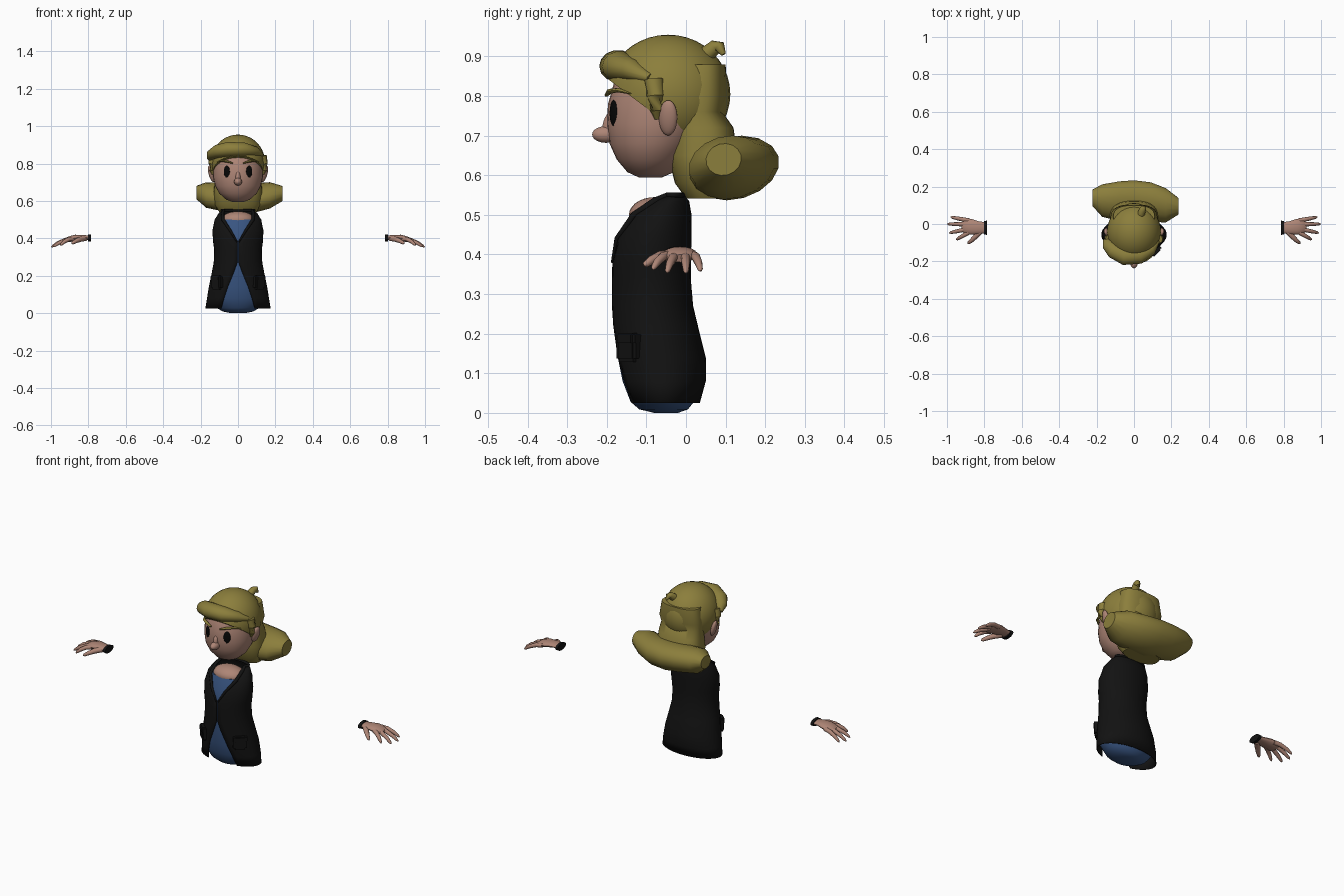
import bpy, bmesh, math
from mathutils import Vector, Matrix

if "Cube" in bpy.data.objects:
    bpy.data.objects.remove(bpy.data.objects["Cube"])


def material(name, rgb):
    m = bpy.data.materials.new(name)
    m.use_nodes = True
    m.diffuse_color = (*rgb, 1)
    m.node_tree.nodes["Principled BSDF"].inputs["Base Color"].default_value = (*rgb, 1)
    return m


skin = material("skin", (.42, .235, .18))
blond = material("olive blond hair", (.26, .21, .045))
black = material("black cloth", (.006, .006, .006))
blue = material("blue shirt", (.04, .09, .22))
ink = material("eye black", (.002, .002, .002))


def finish(name, bm, mat, angle=50):
    bmesh.ops.recalc_face_normals(bm, faces=bm.faces)
    me = bpy.data.meshes.new(name)
    bm.to_mesh(me)
    bm.free()
    me.materials.append(mat)
    ob = bpy.data.objects.new(name, me)
    bpy.context.collection.objects.link(ob)
    bpy.ops.object.select_all(action='DESELECT')
    bpy.context.view_layer.objects.active = ob
    ob.select_set(True)
    bpy.ops.object.shade_smooth_by_angle(angle=math.radians(angle))
    return ob


def loft(name, rings, mat, closed=True, caps=True):
    bm = bmesh.new()
    rows = [[bm.verts.new(p) for p in r] for r in rings]
    n = len(rows[0])
    for a, b in zip(rows, rows[1:]):
        for i in range(n if closed else n - 1):
            j = (i + 1) % n
            bm.faces.new((a[i], a[j], b[j], b[i]))
    if caps:
        bm.faces.new(rows[0])
        bm.faces.new(rows[-1])
    return finish(name, bm, mat)


def level(z, a, y0, y1, w=None, power=1, n=32):
    """Horizontal oval; with w it stays open at the front between -w and w."""
    t0 = math.asin(w / a) if w else 0
    steps = n + 1 if w else n
    out = []
    for i in range(steps):
        t = t0 + (2 * math.pi - 2 * t0) * i / n
        s, c = math.sin(t), math.cos(t)
        s, c = (math.copysign(abs(v) ** power, v) for v in (s, c))
        out.append((a * s, (y0 + y1) / 2 - (y1 - y0) / 2 * c, z))
    return out


def ball(name, loc, size, mat, rot=(0, 0, 0)):
    bm = bmesh.new()
    bmesh.ops.create_uvsphere(bm, u_segments=24, v_segments=14, radius=1)
    turn = Matrix.Rotation(rot[2], 4, 'Z') @ Matrix.Rotation(rot[1], 4, 'Y') @ Matrix.Rotation(rot[0], 4, 'X')
    bm.transform(Matrix.Translation(loc) @ turn @ Matrix.Diagonal((*size, 1)))
    return finish(name, bm, mat)


def tube(name, pts, radii, mat, n=10, flat=1):
    pts = [Vector(p) for p in pts]
    rings = []
    for i, (p, r) in enumerate(zip(pts, radii)):
        d = (pts[min(i + 1, len(pts) - 1)] - pts[max(i - 1, 0)]).normalized()
        side = d.cross(Vector((0, 0, 1))).normalized()
        up = side.cross(d)
        angles = [2 * math.pi * k / n for k in range(n)]
        rings.append([p + r * (side * math.cos(t) + up * flat * math.sin(t)) for t in angles])
    return loft(name, rings, mat)


# Torso: jacket open at the front, shirt inside, bare neck
coat = [(.025, .175, -.15, .035, .09), (.08, .166, -.168, .05, .075),
        (.14, .156, -.18, .05, .055), (.22, .14, -.185, .03, .022),
        (.27, .13, -.187, .018, .004), (.34, .127, -.187, .012, .004),
        (.38, .133, -.186, .012, .004), (.44, .137, -.178, .014, .04),
        (.50, .125, -.15, .014, .08), (.535, .103, -.10, .008, .082),
        (.55, .087, -.06, -.005, .075)]
rings = [level(*c) for c in coat]
jacket = loft("jacket", rings, black, closed=False, caps=False)
thick = jacket.modifiers.new("cloth", 'SOLIDIFY')
thick.thickness = .004
thick.offset = -1
inner = [level(z, a - .008, y0 + .008, y1 - .008) for z, a, y0, y1, w in coat[1:9]]
bottom = [level(0, .035, -.08, -.02), level(.009, .08, -.118, .005), level(.028, .115, -.14, .02)]
loft("shirt", bottom + inner, blue)
ball("neck", (0, -.078, .50), (.088, .066, .045), skin)
for side, k in (("right", -1), ("left", 0)):
    edge = [r[k] for r in rings[6:]]
    tube(side + "_lapel", edge, [.004, .007, .009, .009, .007], black, 8)
tube("back_collar", rings[-1], [.007] * len(rings[-1]), black, 8)

# Pockets with flaps
for s, side in ((-1, "right"), (1, "left")):
    for part, z, h in (("pocket", .16, .032), ("pocket_flap", .187, .015)):
        bm = bmesh.new()
        bmesh.ops.create_cube(bm, size=2)
        bmesh.ops.bevel(bm, geom=bm.edges[:], offset=.3, segments=2, affect='EDGES')
        place = Matrix.Translation((s * .112, -.143, z)) @ Matrix.Rotation(s * .75, 4, 'Z')
        bm.transform(place @ Matrix.Diagonal((.036, .015 if h > .02 else .019, h, 1)))
        finish(f"{side}_{part}", bm, black)

# Head
loft("head", [level(*v) for v in (
    (.595, .03, -.12, -.06), (.608, .064, -.148, -.03), (.64, .10, -.175, 0),
    (.68, .122, -.193, .03), (.73, .133, -.2, .06), (.78, .134, -.197, .08),
    (.84, .128, -.18, .08), (.9, .1, -.14, .06))], skin)
ball("nose", (0, -.202, .703), (.021, .035, .021), skin)
ball("nose_bridge", (0, -.192, .728), (.014, .018, .036), skin, (-.25, 0, 0))
for s, side in ((-1, "right"), (1, "left")):
    ball(side + "_ear", (s * .142, -.045, .745), (.014, .024, .046), skin, (-.1, s * .25, s * -.3))
    ball(side + "_eye", (s * .06, -.183, .757), (.018, .006, .033), ink, (0, 0, s * .47))
    tube(side + "_eyebrow", [(s * .028, -.201, .802), (s * .06, -.193, .812),
                             (s * .09, -.172, .815), (s * .114, -.136, .806)],
         [.005, .009, .008, .003], blond, 8, .7)
    tube(side + "_sideburn", [(s * .128, -.08, .84), (s * .138, -.077, .80),
                              (s * .137, -.074, .765), (s * .132, -.072, .742)],
         [.026, .022, .017, .007], blond)

# Hair cap: egg cut along a hairline sloping from forehead to nape
bm = bmesh.new()
bmesh.ops.create_uvsphere(bm, u_segments=32, v_segments=20, radius=1)
bm.transform(Matrix.Translation((0, -.045, .805)) @ Matrix.Diagonal((.145, .157, .15, 1)))
cut = bmesh.ops.bisect_plane(bm, geom=bm.verts[:] + bm.edges[:] + bm.faces[:],
                             plane_co=(0, -.2, .845), plane_no=(0, -.6, -.8), clear_outer=True)
bmesh.ops.holes_fill(bm, edges=[e for e in cut["geom_cut"] if isinstance(e, bmesh.types.BMEdge)])
finish("hair_cap", bm, blond)

# Swept fringe
tube("fringe", [(.125, -.09, .845), (.09, -.135, .865), (.03, -.168, .875), (-.05, -.172, .876),
                (-.11, -.142, .865), (-.14, -.11, .848), (-.152, -.085, .825)],
     [.014, .032, .045, .048, .042, .032, .014], blond, 14, .85)

# Back hair down to the nape
loft("back_hair", [level(*v, power=.8) for v in (
    (.88, .11, -.02, .1), (.80, .125, -.03, .105), (.76, .12, -.035, .092),
    (.72, .122, -.04, .12), (.65, .13, -.045, .13), (.58, .125, -.028, .14),
    (.542, .10, .0, .11))], blond)

# Curled roll around the nape, tilted up toward the back
rings = []
tilt = .28
for x, y, z, ry, rz in ((-.222, .14, .645, .045, .035), (-.17, .125, .632, .09, .066),
                        (-.08, .122, .622, .11, .074), (0, .125, .617, .113, .077),
                        (.09, .117, .617, .11, .075), (.17, .1, .63, .095, .068),
                        (.238, .095, .64, .045, .04)):
    ring = []
    for k in range(16):
        t = 2 * math.pi * k / 16
        u, v = ry * math.cos(t), rz * math.sin(t)
        ring.append((x, y + u * math.cos(tilt) - v * math.sin(tilt),
                     z + u * math.sin(tilt) + v * math.cos(tilt)))
    rings.append(ring)
loft("hair_roll", rings, blond)

# Small tuft on the crown
tube("crown_tuft", [(.035, .045, .90), (.045, .075, .925), (.05, .085, .925), (.055, .095, .905)],
     [.022, .018, .015, .006], blond)

# Hands with cuffs
fingers = (("little", .018, .98, .037, .358), ("ring", -.002, .998, .0, .353),
           ("middle", -.024, .988, -.048, .354), ("index", -.043, .95, -.084, .362))
for s, side in ((-1, "right"), (1, "left")):
    tube(side + "_cuff", [(s * .787, -.02, .402), (s * .803, -.02, .402)], [.038, .036], black, 18, .5)
    tube(side + "_palm", [(s * .795, -.02, .403), (s * .83, -.02, .405), (s * .87, -.015, .403),
                          (s * .905, -.014, .395), (s * .918, -.014, .39)],
         [.03, .034, .042, .038, .026], skin, 16, .4)
    for name, y, tx, ty, tz in fingers:
        base, tip = Vector((s * .88, y, .398)), Vector((s * tx, ty, tz))
        path = [base.lerp(tip, f) + Vector((0, 0, .045 * f * (1 - f))) for f in (0, .35, .7, .93, 1)]
        tube(f"{side}_{name}_finger", path, [.012, .0115, .01, .007, .002], skin)
    tube(side + "_thumb", [(s * .815, -.035, .40), (s * .845, -.065, .395), (s * .868, -.088, .385),
                           (s * .885, -.102, .375), (s * .89, -.106, .372)],
         [.014, .014, .011, .008, .002], skin)
